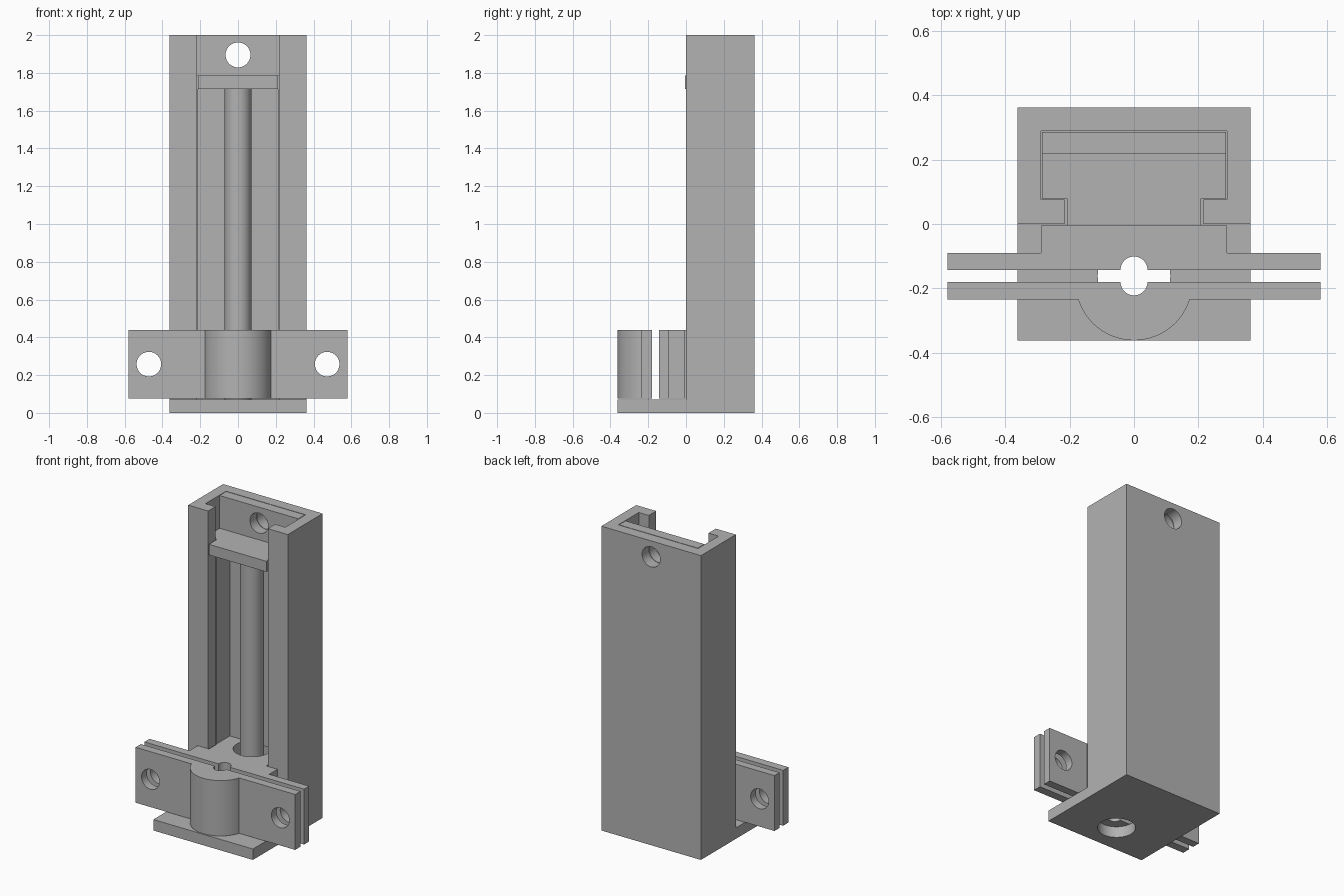
import bpy, bmesh, math
from mathutils import Matrix

cube = bpy.data.objects.get("Cube")
if cube:
    bpy.data.objects.remove(cube, do_unlink=True)

grey = bpy.data.materials.new("plain grey")
grey.use_nodes = True
colour = (0.45, 0.45, 0.45, 1)
grey.diffuse_color = colour
grey.node_tree.nodes["Principled BSDF"].inputs["Base Color"].default_value = colour


def add(name, bm):
    bmesh.ops.recalc_face_normals(bm, faces=bm.faces)
    mesh = bpy.data.meshes.new(name)
    bm.to_mesh(mesh)
    bm.free()
    mesh.materials.append(grey)
    obj = bpy.data.objects.new(name, mesh)
    bpy.context.collection.objects.link(obj)
    return obj


def prism(name, outline, z0, z1):
    """Extrude a closed xy outline upward."""
    bm = bmesh.new()
    face = bm.faces.new([bm.verts.new((x, y, z0)) for x, y in outline])
    top = bmesh.ops.extrude_face_region(bm, geom=[face])["geom"]
    bmesh.ops.translate(bm, vec=(0, 0, z1 - z0),
                        verts=[v for v in top if isinstance(v, bmesh.types.BMVert)])
    return add(name, bm)


def box(name, w, y0, y1, z0, z1):
    return prism(name, [(-w, y0), (w, y0), (w, y1), (-w, y1)], z0, z1)


def cylinder(name, radius, length, centre, along_y=False):
    bm = bmesh.new()
    turn = Matrix.Rotation(math.pi / 2, 4, "X") if along_y else Matrix()
    bmesh.ops.create_cone(bm, cap_ends=True, segments=64, radius1=radius, radius2=radius,
                          depth=length, matrix=Matrix.Translation(centre) @ turn)
    return add(name, bm)


def cut(obj, cutter):
    mod = obj.modifiers.new("cut", "BOOLEAN")
    mod.operation, mod.solver, mod.object = "DIFFERENCE", "EXACT", cutter
    bpy.context.view_layer.objects.active = obj
    bpy.ops.object.modifier_apply(modifier=mod.name)
    bpy.data.objects.remove(cutter, do_unlink=True)


def mirrored(half):
    """Complete an outline from its +x half."""
    return half + [(-x, y) for x, y in reversed(half) if abs(x) > 1e-6]


def arc(radius, y, start, end, steps):
    pts = []
    for i in range(steps + 1):
        a = math.radians(start + (end - start) * i / steps)
        pts.append((radius * math.cos(a), y + radius * math.sin(a)))
    return pts


W, WALL, LIP = 0.362, 0.072, 0.217
INNER = W - WALL
GAP = 0.004
LOW, HIGH = 0.076, 0.44
SPLIT_BACK, SPLIT_FRONT = -0.143, -0.18
ROD_Y = 0.146

# Housing: C-shaped channel above a base plate
channel = mirrored([(W, W), (W, 0), (LIP, 0), (LIP, WALL + GAP), (INNER, WALL + GAP), (INNER, INNER)])
# The mirrored order must run along the outside, then the inside
outer = [(LIP, WALL + GAP), (LIP, 0), (W, 0), (W, W)]
inner = [(-INNER, INNER), (INNER, INNER), (INNER, WALL + GAP)]
channel = outer + [(-x, y) for x, y in reversed(outer)] + [(-INNER, WALL + GAP)] + inner
housing = prism("housing_channel", channel, WALL, 2)
base = box("base_plate", W, -W, W, 0, WALL)
cut(base, cylinder("cutter", 0.113, 0.4, (0, -0.162, 0)))

# Carriage: T-shaped slide with an open pocket and a stop near the top
slide = INNER - GAP
neck = LIP - 2 * GAP
carriage = prism("carriage", mirrored([(neck, -GAP), (neck, WALL + 2 * GAP),
                                       (slide, WALL + 2 * GAP), (slide, slide)]), LOW, 2)
cut(carriage, box("cutter", neck + 0.003, -0.1, 0.218, HIGH, 1.715))
cut(carriage, box("cutter", W, -0.1, 0.218, 1.785, 2.2))
cut(carriage, cylinder("cutter", 0.113, 0.4, (0, ROD_Y, HIGH - 0.2)))

# Mounting hole through both back walls
for part in (housing, carriage):
    cut(part, cylinder("cutter", 0.066, 0.5, (0, 0.3, 1.895), True))

# Rod
rod = cylinder("rod", 0.071, 1.715 - WALL, (0, ROD_Y, (1.715 + WALL) / 2))

# Clamp jaws with a half-round groove in each
rear_half = [(INNER, -GAP), (INNER, -0.09), (0.58, -0.09), (0.58, SPLIT_BACK)]
rear_jaw = prism("rear_jaw", mirrored(rear_half + arc(0.042, SPLIT_BACK, 0, 90, 12)), LOW, HIGH)
start = -math.degrees(math.asin(0.055 / 0.182))
front_half = (arc(0.042, SPLIT_FRONT, -90, 0, 12) + [(0.58, SPLIT_FRONT), (0.58, -0.235)]
              + arc(0.182, SPLIT_FRONT, start, -90, 24))
front_half[0] = (0, front_half[0][1])
front_half[-1] = (0, front_half[-1][1])
front_jaw = prism("front_jaw", mirrored(front_half), LOW, HIGH)
for jaw in (rear_jaw, front_jaw):
    for side in (-1, 1):
        cut(jaw, cylinder("cutter", 0.065, 0.6, (side * 0.472, -0.16, 0.258), True))

# Smooth round walls, keep edges crisp
bpy.ops.object.select_all(action="DESELECT")
for obj in (housing, base, carriage, rod, rear_jaw, front_jaw):
    obj.select_set(True)
bpy.context.view_layer.objects.active = housing
bpy.ops.object.shade_smooth_by_angle(angle=math.radians(30))
